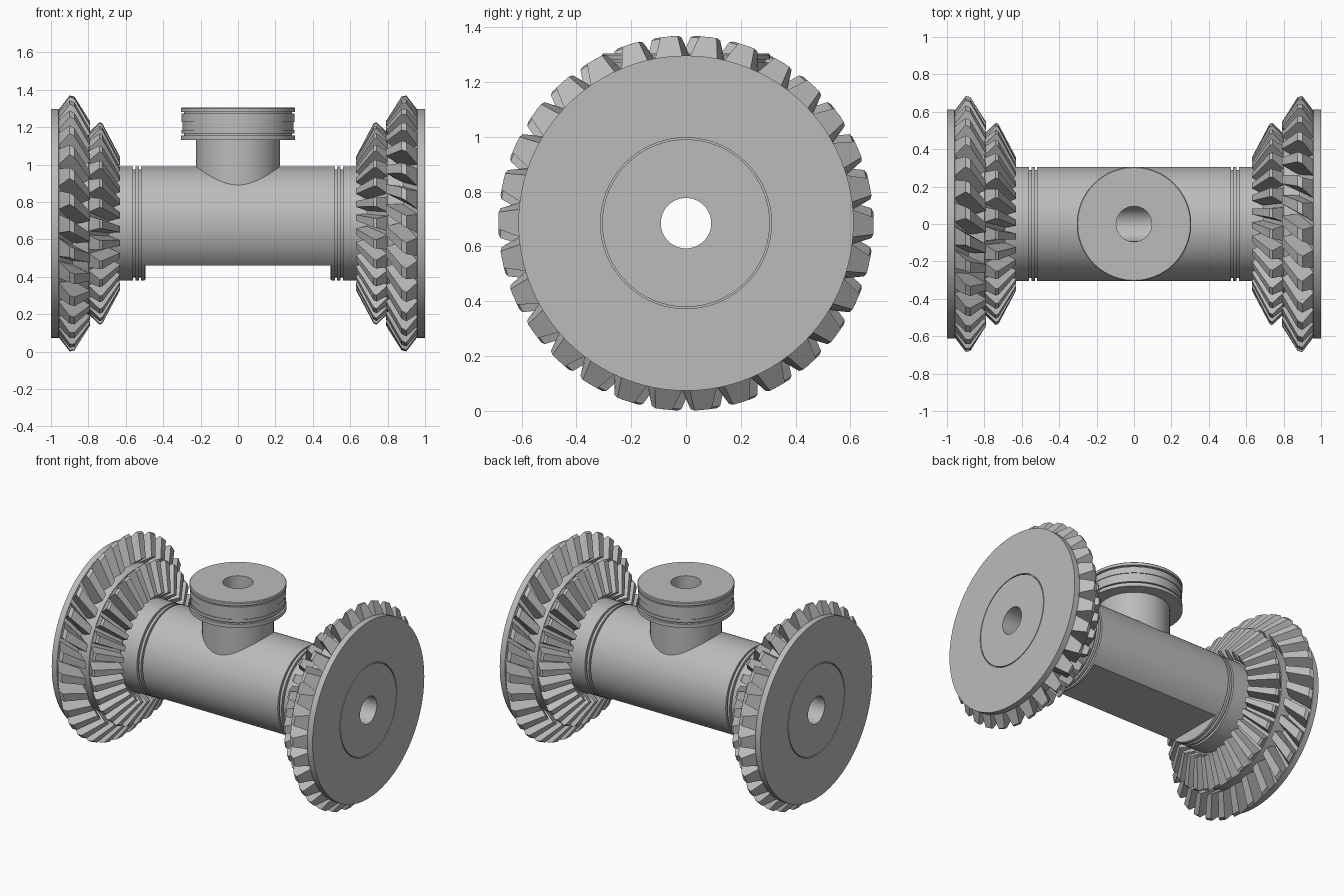
import bpy, bmesh, math
from mathutils import Matrix, Vector

AXIS_Z = 0.685      # height of the shaft centreline
BORE = 0.092
SEGMENTS = 96
TEETH = 30

if "Cube" in bpy.data.objects:
    bpy.data.objects.remove(bpy.data.objects["Cube"], do_unlink=True)

steel = bpy.data.materials.new("steel grey")
steel.use_nodes = True
steel.diffuse_color = (0.5, 0.5, 0.5, 1)
steel.node_tree.nodes["Principled BSDF"].inputs["Base Color"].default_value = (0.5, 0.5, 0.5, 1)


def along_x(a, r, ang):
    return Vector((a, r * math.cos(ang), AXIS_Z + r * math.sin(ang)))


def along_z(a, r, ang):
    return Vector((r * math.cos(ang), r * math.sin(ang), a))


def finish(name, bm, turn=0):
    bmesh.ops.rotate(bm, verts=bm.verts, cent=(0, 0, 0), matrix=Matrix.Rotation(turn, 3, "Z"))
    bmesh.ops.recalc_face_normals(bm, faces=bm.faces)
    mesh = bpy.data.meshes.new(name)
    bm.to_mesh(mesh)
    bm.free()
    mesh.materials.append(steel)
    obj = bpy.data.objects.new(name, mesh)
    bpy.context.collection.objects.link(obj)
    return obj


def smooth(obj):
    bpy.ops.object.select_all(action="DESELECT")
    obj.select_set(True)
    bpy.context.view_layer.objects.active = obj
    bpy.ops.object.shade_smooth_by_angle(angle=math.radians(25))


def lathe(profile, place):
    """Revolve a closed (axial, radius) outline into a ring."""
    bm = bmesh.new()
    rings = [[bm.verts.new(place(a, r, math.tau * i / SEGMENTS)) for a, r in profile]
             for i in range(SEGMENTS)]
    n = len(profile)
    for i in range(SEGMENTS):
        p, q = rings[i], rings[(i + 1) % SEGMENTS]
        for j in range(n):
            k = (j + 1) % n
            bm.faces.new((p[j], p[k], q[k], q[j]))
    return bm


def teeth(outline, twist):
    """Ring of bevel teeth; outline rows are axial, radius, half angle, twist share."""
    bm = bmesh.new()
    n = len(outline)
    for i in range(TEETH):
        mid = math.tau * i / TEETH
        sides = []
        for s in (-1, 1):
            sides.append([bm.verts.new(along_x(a, r, mid + math.radians(s * half - twist * t)))
                          for a, r, half, t in outline])
        p, q = sides
        bm.faces.new(p)
        bm.faces.new(reversed(q))
        for j in range(n):
            k = (j + 1) % n
            bm.faces.new((p[j], p[k], q[k], q[j]))
    return bm


# Outlines for one end of the shaft
gear = [(1, BORE), (1, 0.306), (0.985, 0.306), (0.985, 0.312), (1, 0.312), (1, 0.612),
        (0.96, 0.612), (0.885, 0.49), (0.8, 0.49), (0.69, 0.315), (0.69, BORE)]
collar = [(0.7, BORE), (0.7, 0.305), (0.562, 0.305), (0.562, 0.288), (0.548, 0.288),
          (0.548, 0.305), (0.53, 0.305), (0.53, 0.288), (0.518, 0.288), (0.518, 0.305),
          (0.5, 0.305), (0.495, 0.3), (0.495, BORE)]
outer_tooth = [(0.96, 0.607, 4.8, 0), (0.9, 0.685, 2.6, 0.1), (0.875, 0.679, 2.6, 0.25),
               (0.79, 0.545, 2.6, 1), (0.88, 0.48, 4.6, 1)]
inner_tooth = [(0.8, 0.485, 4.8, 0), (0.74, 0.542, 2.6, 0.05), (0.725, 0.535, 2.6, 0.1),
               (0.63, 0.355, 2.6, 1), (0.695, 0.31, 4.6, 1)]

for side, turn in (("left", 0), ("right", math.pi)):
    smooth(finish(side + "_gear_body", lathe(gear, along_x), turn))
    smooth(finish(side + "_collar", lathe(collar, along_x), turn))
    finish(side + "_outer_teeth", teeth(outer_tooth, 8), turn)
    finish(side + "_inner_teeth", teeth(inner_tooth, 5), turn)

# Housing tube, planed flat underneath
tube = [(-0.5, BORE), (-0.5, 0.305), (0.5, 0.305), (0.5, BORE)]
bm = lathe(tube, along_x)
cut = bmesh.ops.bisect_plane(bm, geom=bm.verts[:] + bm.edges[:] + bm.faces[:],
                             plane_co=(0, 0, 0.46), plane_no=(0, 0, -1), clear_outer=True)
bmesh.ops.holes_fill(bm, edges=[e for e in bm.edges if e.is_boundary], sides=0)
housing = finish("housing_tube", bm)

# Vertical bore through the top of the housing
bm = bmesh.new()
bmesh.ops.create_cone(bm, cap_ends=True, segments=SEGMENTS, radius1=0.098, radius2=0.098,
                      depth=0.5, matrix=Matrix.Translation((0, 0, 0.95)))
cutter = finish("bore_cutter", bm)
cutter.hide_render = True
drill = housing.modifiers.new("bore", "BOOLEAN")
drill.operation = "DIFFERENCE"
drill.solver = "EXACT"
drill.object = cutter
bpy.ops.object.select_all(action="DESELECT")
housing.select_set(True)
bpy.context.view_layer.objects.active = housing
bpy.ops.object.modifier_apply(modifier="bore")
bpy.data.objects.remove(cutter, do_unlink=True)
smooth(housing)

# Neck and grooved cap on top
neck = [(0.82, 0.095), (0.82, 0.225), (1.14, 0.225), (1.14, 0.095)]
cap = [(1.13, 0.095), (1.13, 0.306), (1.155, 0.306), (1.155, 0.29), (1.165, 0.29),
       (1.165, 0.302), (1.185, 0.302), (1.185, 0.297), (1.228, 0.297), (1.228, 0.302),
       (1.272, 0.302), (1.272, 0.29), (1.282, 0.29), (1.282, 0.306), (1.3, 0.306),
       (1.305, 0.301), (1.305, 0.095)]
smooth(finish("neck", lathe(neck, along_z)))
smooth(finish("cap", lathe(cap, along_z)))
